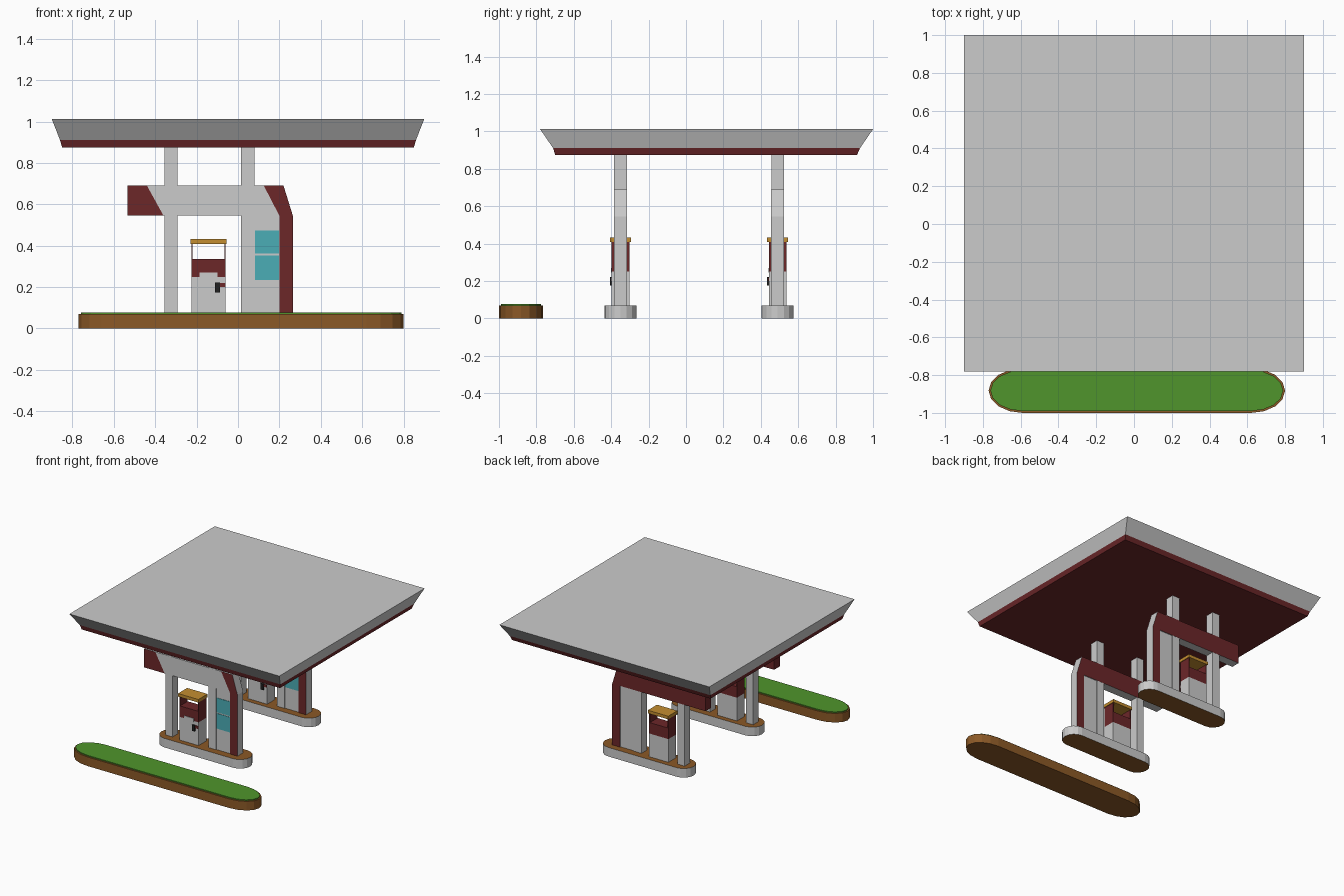
import bpy, bmesh, math
from mathutils import Vector

if "Cube" in bpy.data.objects:
    bpy.data.objects.remove(bpy.data.objects["Cube"])


def mat(name, r, g, b):
    m = bpy.data.materials.new(name)
    m.diffuse_color = (r, g, b, 1)
    m.use_nodes = True
    m.node_tree.nodes["Principled BSDF"].inputs["Base Color"].default_value = m.diffuse_color
    return m


GREY = mat("grey", 0.62, 0.62, 0.62)
RED = mat("dark_red", 0.15, 0.02, 0.022)
BROWN = mat("brown", 0.26, 0.10, 0.02)
GREEN = mat("grass", 0.08, 0.30, 0.025)
TEAL = mat("teal", 0.07, 0.42, 0.47)
YELLOW = mat("yellow", 0.55, 0.27, 0.03)
BLACK = mat("black", 0.015, 0.015, 0.015)


def finish(name, bm, mats, pick=None):
    bmesh.ops.recalc_face_normals(bm, faces=bm.faces)
    bm.normal_update()
    if pick:
        for f in bm.faces:
            f.material_index = pick(f)
    me = bpy.data.meshes.new(name)
    bm.to_mesh(me)
    bm.free()
    for m in mats:
        me.materials.append(m)
    ob = bpy.data.objects.new(name, me)
    bpy.context.collection.objects.link(ob)
    return ob


def loft(name, rings, mats, pick=None):
    """Skin a stack of equal-length point rings and cap both ends."""
    bm = bmesh.new()
    vs = [[bm.verts.new(p) for p in ring] for ring in rings]
    n = len(vs[0])
    for a, b in zip(vs, vs[1:]):
        for i in range(n):
            j = (i + 1) % n
            bm.faces.new((a[i], a[j], b[j], b[i]))
    bm.faces.new(vs[0])
    bm.faces.new(vs[-1])
    return finish(name, bm, mats, pick)


def rect(x0, x1, y0, y1, z):
    return [(x0, y0, z), (x1, y0, z), (x1, y1, z), (x0, y1, z)]


def box(name, x0, x1, y0, y1, z0, z1, m=GREY):
    return loft(name, [rect(x0, x1, y0, y1, z0), rect(x0, x1, y0, y1, z1)], [m])


def capsule(x0, x1, cy, rx, ry, z, inset=0, n=8):
    """Long outline with half-ellipse ends."""
    pts = []
    for cx, start in ((x1 - rx, -90), (x0 + rx, 90)):
        for i in range(n + 1):
            a = math.radians(start + 180 * i / n)
            pts.append((cx + (rx - inset) * math.cos(a), cy + (ry - inset) * math.sin(a), z))
    return pts


# Canopy: red band below a flared grey fascia
loft("canopy", [rect(-0.85, 0.85, -0.70, 0.915, 0.875),
                rect(-0.86, 0.86, -0.71, 0.93, 0.91),
                rect(-0.90, 0.90, -0.78, 1.0, 1.012)], [GREY, RED],
     lambda f: 1 if f.calc_center_median().z < 0.9 else 0)

# Planted kerb in front
kerb = (-0.77, 0.80, -0.882, 0.18, 0.118)
loft("planter_kerb", [capsule(*kerb, 0), capsule(*kerb, 0.07)], [BROWN])
loft("planter_grass", [capsule(*kerb, 0.069, 0.01), capsule(*kerb, 0.078, 0.01)], [GREEN])


def frame(name, cy, h):
    """Portal frame: coloured front panels, red back, grey edges."""
    pts = [(-0.535, 0.545), (-0.36, 0.545), (-0.44, 0.69), (-0.535, 0.69),
           (0.20, 0.545), (0.125, 0.69), (0.22, 0.69), (0.265, 0.545),
           (0.265, 0.065), (0.20, 0.065)]
    bm = bmesh.new()
    v = [bm.verts.new((x, cy - h, z)) for x, z in pts]
    faces = [bm.faces.new([v[i] for i in ids])
             for ids in ((0, 1, 2, 3), (1, 4, 5, 2), (4, 9, 8, 7, 6, 5))]
    out = bmesh.ops.extrude_face_region(bm, geom=faces, use_keep_orig=True)
    new = [g for g in out["geom"] if isinstance(g, bmesh.types.BMVert)]
    bmesh.ops.translate(bm, verts=new, vec=Vector((0, 2 * h, 0)))

    def pick(f):
        c = f.calc_center_median()
        if abs(f.normal.y) > 0.9:
            middle = c.y < cy and -0.3 < c.x < 0.1
            return 0 if middle else 1
        return 1 if f.normal.x < -0.9 and c.x < -0.5 else 0
    return finish(name, bm, [GREY, RED], pick)


def pump_island(tag, cy):
    # Raised island with grey sides and brown top and bottom
    isl = (-0.41, 0.35, cy, 0.086, 0.086)
    loft(tag + "_island", [capsule(*isl, 0), capsule(*isl, 0.07)], [GREY, BROWN],
         lambda f: 1 if abs(f.normal.z) > 0.9 else 0)

    # Columns and portal frame
    h = 0.035
    for side, x0, x1 in (("left", -0.355, -0.293), ("right", 0.015, 0.08)):
        box(f"{tag}_{side}_column", x0, x1, cy - h + 0.001, cy + h - 0.001, 0.065, 0.88)
    frame(tag + "_portal_frame", cy, h)

    # Wall panel with two windows
    box(tag + "_wall_panel", 0.079, 0.201, cy - h + 0.006, cy + h - 0.006, 0.065, 0.55)
    for i, (z0, z1) in enumerate(((0.235, 0.353), (0.362, 0.473))):
        box(f"{tag}_window_{i + 1}", 0.083, 0.197, cy - h + 0.003, cy - h + 0.012, z0, z1, TEAL)

    # Fuel pump: cabinet, red head, thin side walls, yellow cap
    p = 0.047
    x0, x1 = -0.225, -0.06
    box(tag + "_pump_cabinet", x0, x1, cy - p, cy + p, 0.065, 0.25)
    box(tag + "_pump_head", x0, x1, cy - p, cy + p, 0.25, 0.335, RED)
    box(tag + "_pump_front_step", -0.185, -0.10, cy - p - 0.003, cy - p + 0.01, 0.245, 0.27)
    for side, a in (("left", x0), ("right", x1 - 0.006)):
        box(f"{tag}_pump_{side}_cheek", a, a + 0.006, cy - p, cy + p, 0.334, 0.412, RED)
    box(tag + "_pump_cap", x0 - 0.005, x1 + 0.005, cy - 0.056, cy + 0.056, 0.408, 0.432, YELLOW)

    # Nozzle and its holster
    box(tag + "_nozzle", -0.11, -0.088, cy - p - 0.01, cy - p + 0.005, 0.175, 0.222, BLACK)
    box(tag + "_nozzle_holster", -0.09, -0.061, cy - p - 0.005, cy - p + 0.005, 0.20, 0.22, RED)


for tag, cy in (("front", -0.35), ("rear", 0.49)):
    pump_island(tag, cy)
